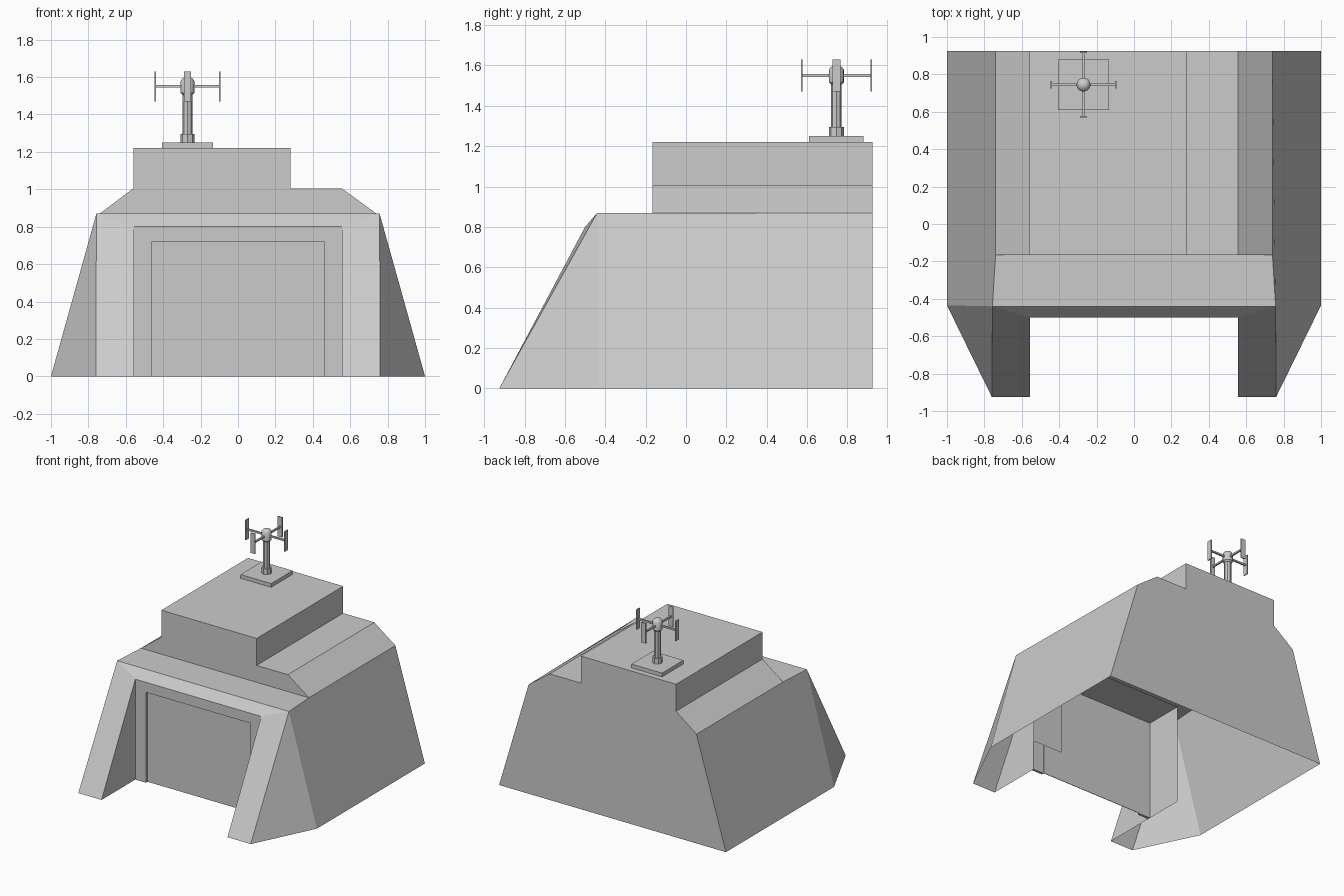
import bpy, bmesh, math
from mathutils import Vector

old = bpy.data.objects.get("Cube")
if old:
    bpy.data.objects.remove(old, do_unlink=True)

grey = bpy.data.materials.new("concrete_grey")
grey.use_nodes = True
tone = (0.6, 0.6, 0.6, 1)
grey.diffuse_color = tone
grey.node_tree.nodes["Principled BSDF"].inputs["Base Color"].default_value = tone


def finish(name, bm, mirror=False, smooth=False):
    """Turn a bmesh into a grey object, optionally mirrored across x."""
    bmesh.ops.recalc_face_normals(bm, faces=bm.faces)
    mesh = bpy.data.meshes.new(name)
    bm.to_mesh(mesh)
    bm.free()
    mesh.materials.append(grey)
    ob = bpy.data.objects.new(name, mesh)
    bpy.context.collection.objects.link(ob)
    if mirror:
        ob.modifiers.new("mirror", 'MIRROR').use_clip = True
    if smooth:
        bpy.ops.object.select_all(action='DESELECT')
        ob.select_set(True)
        bpy.context.view_layer.objects.active = ob
        bpy.ops.object.shade_smooth_by_angle(angle=math.radians(40))
    return ob


def sheet(name, points, faces, mirror=False):
    """Flat-faced sheet; points is a dict of named corners."""
    bm = bmesh.new()
    v = {k: bm.verts.new(p) for k, p in points.items()}
    for f in faces:
        bm.faces.new([v[k] for k in f.split()])
    return finish(name, bm, mirror)


def extrude(name, profile, y0, y1, mirror=False):
    """Closed x/z profile pushed from y0 to y1."""
    bm = bmesh.new()
    face = bm.faces.new([bm.verts.new((x, y0, z)) for x, z in profile])
    new = bmesh.ops.extrude_face_region(bm, geom=[face], use_keep_orig=True)["geom"]
    moved = [g for g in new if isinstance(g, bmesh.types.BMVert)]
    bmesh.ops.translate(bm, verts=moved, vec=(0, y1 - y0, 0))
    return finish(name, bm, mirror)


def box(name, centre, size):
    bm = bmesh.new()
    bmesh.ops.create_cube(bm, size=1)
    bmesh.ops.scale(bm, vec=size, verts=bm.verts)
    bmesh.ops.translate(bm, vec=centre, verts=bm.verts)
    return finish(name, bm)


def lathe(name, centre, profile, sides):
    """Turn a radius/height profile around a vertical axis."""
    bm = bmesh.new()
    pts = [bm.verts.new((r, 0, z)) for r, z in profile]
    edges = [bm.edges.new(pair) for pair in zip(pts, pts[1:])]
    bmesh.ops.spin(bm, geom=pts + edges, cent=(0, 0, 0), axis=(0, 0, 1),
                   angle=math.tau, steps=sides, use_duplicate=False)
    bmesh.ops.remove_doubles(bm, verts=bm.verts, dist=0.0005)
    bmesh.ops.translate(bm, vec=centre, verts=bm.verts)
    return finish(name, bm, smooth=True)


BACK, STEP, DOOR = 0.925, -0.165, -0.5

# Hollow bunker shell with splayed front buttresses
sheet("bunker_shell", {
    "back_mid": (0, BACK, 0), "back_low": (1, BACK, 0),
    "back_top": (0.74, BACK, 0.87), "back_mid_top": (0, BACK, 0.87),
    "side_low": (1, -0.435, 0), "step_top": (0.74, STEP, 0.87),
    "step_mid": (0, STEP, 0.87), "front_top": (0.757, -0.44, 0.87),
    "front_mid": (0, -0.44, 0.87), "toe_out": (0.76, -0.925, 0),
    "toe_in": (0.555, -0.925, 0), "lintel": (0.555, DOOR, 0.8),
    "lintel_mid": (0, DOOR, 0.8), "jamb_low": (0.555, DOOR, 0),
}, [
    "back_mid back_low back_top back_mid_top",
    "back_low side_low front_top step_top back_top",
    "side_low toe_out front_top",
    "toe_out toe_in lintel front_top",
    "front_top lintel lintel_mid front_mid",
    "front_mid front_top step_top step_mid",
    "toe_in jamb_low lintel",
], mirror=True)

# Raised roof with a shoulder on each side and a ledge on the left
extrude("stepped_roof", [(-0.74, 0.87), (-0.56, 1.005), (-0.56, 1.22), (0.28, 1.22),
                         (0.28, 1.005), (0.555, 1.005), (0.74, 0.87)], STEP, BACK)

# Door frame and recessed door
extrude("door_frame", [(0.46, 0), (0.555, 0), (0.555, 0.8), (0, 0.8), (0, 0.72),
                       (0.46, 0.72)], DOOR, DOOR + 0.02, mirror=True)
box("door", (0, DOOR + 0.022, 0.36), (0.92, 0.004, 0.72))

# Sheets lining the hollow behind the door
sheet("door_housing", {
    "a": (-0.555, DOOR, 0), "b": (-0.555, STEP, 0), "c": (-0.555, STEP, 0.8),
    "d": (-0.555, DOOR, 0.8), "e": (0.555, STEP, 0.8), "f": (0.555, DOOR, 0.8),
    "g": (0.555, STEP, 0), "h": (0.82, STEP, 0), "i": (0.82, STEP, 0.6),
    "j": (0.76, STEP, 0.8),
}, ["a b c d", "d c e f", "g h i j e"])

# Mast on the roof
MX, MY, ARM = -0.27, 0.745, 1.55
box("mast_base", (MX, MY, 1.235), (0.27, 0.27, 0.03))
lathe("mast_collar", (MX, MY, 1.25), [(0.037, 0), (0.037, 0.045), (0, 0.045)], 8)
lathe("mast_pole", (MX, MY, 1.29), [(0.026, 0), (0.026, 0.23)], 8)
lathe("mast_hub", (MX, MY, ARM), [(0, -0.045), (0.026, -0.045), (0.037, -0.034),
      (0.037, 0.028), (0.028, 0.042), (0.014, 0.05), (0, 0.052)], 16)

# Four arms with upright blades
for name, d in {"left": (1, 0), "right": (-1, 0), "back": (0, 1), "front": (0, -1)}.items():
    out = Vector((*d, 0))
    across = Vector((abs(d[1]), abs(d[0]), 0))
    along = Vector((abs(d[0]), abs(d[1]), 0))
    hub = Vector((MX, MY, ARM))
    up = Vector((0, 0, 1))
    box(name + "_arm", hub + out * 0.1, along * 0.14 + across * 0.013 + up * 0.013)
    box(name + "_blade", hub + out * 0.172, along * 0.008 + across * 0.04 + up * 0.16)
